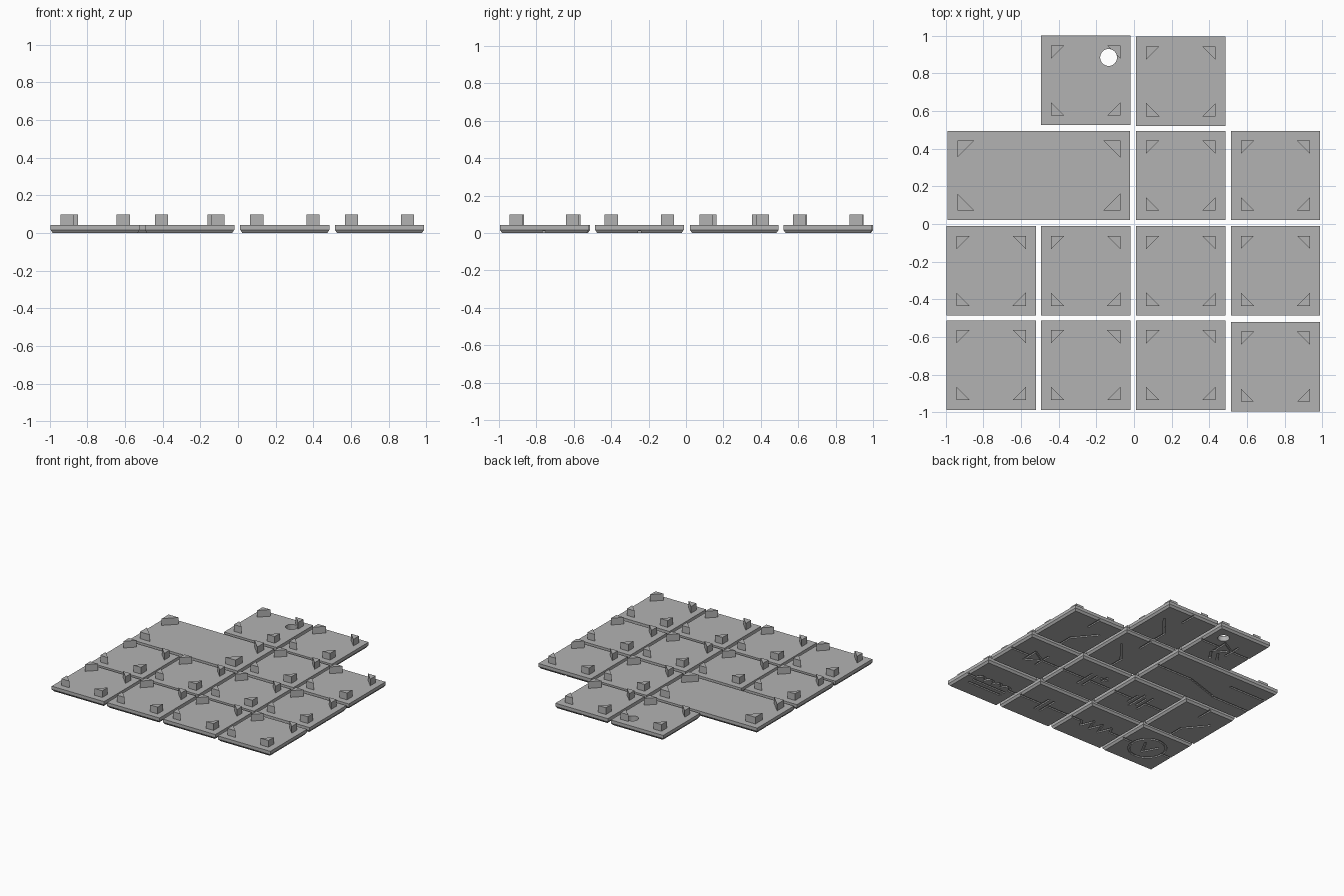
import bpy, bmesh, math

if "Cube" in bpy.data.objects:
    bpy.data.objects.remove(bpy.data.objects["Cube"])

SIZE, TOP, PEG_TOP = 0.475, 0.043, 0.098
CHAMFER_H, CHAMFER_IN = 0.017, 0.012
DEPTH, STROKE = 0.01, 0.016

grey = bpy.data.materials.new("plain grey")
grey.diffuse_color = (0.45, 0.45, 0.45, 1)
grey.use_nodes = True
grey.node_tree.nodes["Principled BSDF"].inputs["Base Color"].default_value = grey.diffuse_color


def loft(bm, rings):
    """Closed solid from stacked rings of equal point count."""
    loops = [[bm.verts.new(p) for p in r] for r in rings]
    n = len(loops[0])
    for a, b in zip(loops, loops[1:]):
        for i in range(n):
            j = (i + 1) % n
            bm.faces.new((a[i], a[j], b[j], b[i]))
    bm.faces.new(loops[0][::-1])
    bm.faces.new(loops[-1])


def make(name, bm):
    bmesh.ops.recalc_face_normals(bm, faces=bm.faces)
    me = bpy.data.meshes.new(name)
    bm.to_mesh(me)
    bm.free()
    me.materials.append(grey)
    ob = bpy.data.objects.new(name, me)
    bpy.context.collection.objects.link(ob)
    return ob


def cut(ob, cutter):
    """Subtract the cutter and bake the result into the object."""
    mod = ob.modifiers.new("cut", 'BOOLEAN')
    mod.operation, mod.solver, mod.object = 'DIFFERENCE', 'EXACT', cutter
    mod.use_self = True
    dg = bpy.context.evaluated_depsgraph_get()
    me = bpy.data.meshes.new_from_object(ob.evaluated_get(dg))
    ob.modifiers.clear()
    ob.data = me


def rect(x, y, w, h, z):
    return [(x + sx * w / 2, y + sy * h / 2, z)
            for sx, sy in ((-1, -1), (1, -1), (1, 1), (-1, 1))]


def arc(cx, cy, r, a0, a1, n):
    return [(cx + r * math.cos(math.radians(a0 + (a1 - a0) * i / n)),
             cy + r * math.sin(math.radians(a0 + (a1 - a0) * i / n))) for i in range(n + 1)]


def strokes(bm, cx, cy, paths):
    """Thin bars following each path, used to engrave the underside."""
    for path in paths:
        for (x0, y0), (x1, y1) in zip(path, path[1:]):
            l = math.hypot(x1 - x0, y1 - y0)
            dx, dy = (x1 - x0) / l * STROKE / 2, (y1 - y0) / l * STROKE / 2
            q = [(x0 - dx - dy, y0 - dy + dx), (x0 - dx + dy, y0 - dy - dx),
                 (x1 + dx + dy, y1 + dy - dx), (x1 + dx - dy, y1 + dy + dx)]
            loft(bm, [[(cx + x, cy + y, z) for x, y in q] for z in (-0.02, DEPTH)])


# Engraved circuit symbols, in tile coordinates
E = 0.25


def leads(g, e=E):
    return [[(-e, 0), (-g, 0)], [(g, 0), (e, 0)]]


def switch(s):
    return [[(0, -E), (0, -0.11), (s * 0.14, 0.06)], [(0, 0.11), (0, E)]]


def plates(pairs):
    return [[(x, -h), (x, h)] for x, h in pairs]


diode = leads(0.06) + [[(0.06, 0.07), (-0.06, 0), (0.06, -0.07), (0.06, 0.07)],
                       [(-0.06, -0.07), (-0.06, 0.07)]]
light_diode = diode + [[(0.0, -0.09), (-0.05, -0.16)], [(0.06, -0.1), (0.01, -0.17)]]
capacitor = leads(0.025) + plates([(-0.025, 0.08), (0.025, 0.08)])
plus = [[(-0.13, 0.08), (-0.07, 0.08)], [(-0.1, 0.05), (-0.1, 0.11)]]
polar_capacitor = capacitor + plus
battery = leads(0.06) + plates([(-0.06, 0.09), (-0.02, 0.05), (0.02, 0.09), (0.06, 0.05)])
resistor = [[(-E, 0), (-0.14, 0)] +
            [(-0.105 + 0.042 * i, 0.05 * (-1) ** i) for i in range(6)] + [(0.14, 0), (E, 0)]]
coil = [[(-E, 0)] + sum([arc(-0.12 + 0.08 * i, 0, 0.04, 180, 0, 6) for i in range(4)], []) + [(E, 0)],
        [(-0.15, -0.04), (0.15, -0.04)], [(-0.15, -0.09), (0.15, -0.09)]]
coil[0] = [p for i, p in enumerate(coil[0])
           if i == 0 or math.dist(p, coil[0][i - 1]) > 1e-4]
lamp = leads(0.14) + [arc(0, 0, 0.14, 0, 360, 24), [(-0.06, 0.05), (0, -0.06), (0.06, 0.05)]]
two_way = [[(0.5, 0), (0.16, 0), (-0.12, -0.09)],
           [(-0.5, 0.1), (-0.14, 0.1)], [(-0.5, -0.1), (-0.14, -0.1)]]

# name, centre x, centre y, width, peg leg, symbol
C = (-0.759, -0.257, 0.249, 0.752)
R = (-0.75, -0.249, 0.258, 0.763)
tiles = [
    ("lamp", C[0], R[0], SIZE, 0.07, lamp),
    ("resistor", C[1], R[0], SIZE, 0.07, resistor),
    ("capacitor", C[2], R[0], SIZE, 0.07, capacitor),
    ("coil", C[3], R[0] - 0.008, SIZE, 0.07, coil),
    ("switch_a", C[0], R[1], SIZE, 0.07, switch(-1)),
    ("battery", C[1], R[1], SIZE, 0.07, battery),
    ("polar_capacitor", C[2], R[1], SIZE, 0.07, polar_capacitor),
    ("diode", C[3], R[1], SIZE, 0.07, diode),
    ("two_way_switch", -0.506, R[2], 0.972, 0.09, two_way),
    ("switch_b", C[2], R[2], SIZE, 0.07, switch(1)),
    ("switch_c", C[3], R[2], SIZE, 0.07, switch(-1)),
    ("light_diode", C[1], R[3], SIZE, 0.07, light_diode),
    ("switch_d", C[2], R[3] - 0.005, SIZE, 0.07, switch(1)),
]

# Round hole through one tile
bm = bmesh.new()
hole = arc(-0.135, 0.885, 0.045, 0, 360, 32)[:-1]
loft(bm, [[(x, y, z) for x, y in hole] for z in (-0.1, 0.2)])
hole_cutter = make("hole_cutter", bm)

helpers = [hole_cutter]
for name, cx, cy, w, leg, paths in tiles:
    # Slab with chamfered lower edge
    bm = bmesh.new()
    loft(bm, [rect(cx, cy, w - 2 * CHAMFER_IN, SIZE - 2 * CHAMFER_IN, 0),
              rect(cx, cy, w, SIZE, CHAMFER_H), rect(cx, cy, w, SIZE, TOP)])
    tile = make(name + "_tile", bm)
    bm = bmesh.new()
    strokes(bm, cx, cy, paths)
    cutter = make(name + "_engraving_cutter", bm)
    cut(tile, cutter)
    helpers.append(cutter)

    # Triangular corner pegs
    bm = bmesh.new()
    for sx in (-1, 1):
        for sy in (-1, 1):
            px, py = cx + sx * (w / 2 - 0.053), cy + sy * (SIZE / 2 - 0.052)
            tri = [(px, py), (px - sx * leg, py), (px, py - sy * leg)]
            loft(bm, [[(x, y, z) for x, y in tri] for z in (TOP - 0.002, PEG_TOP)])
    pegs = make(name + "_pegs", bm)
    if name == "light_diode":
        cut(tile, hole_cutter)
        cut(pegs, hole_cutter)

for h in helpers:
    bpy.data.objects.remove(h)
